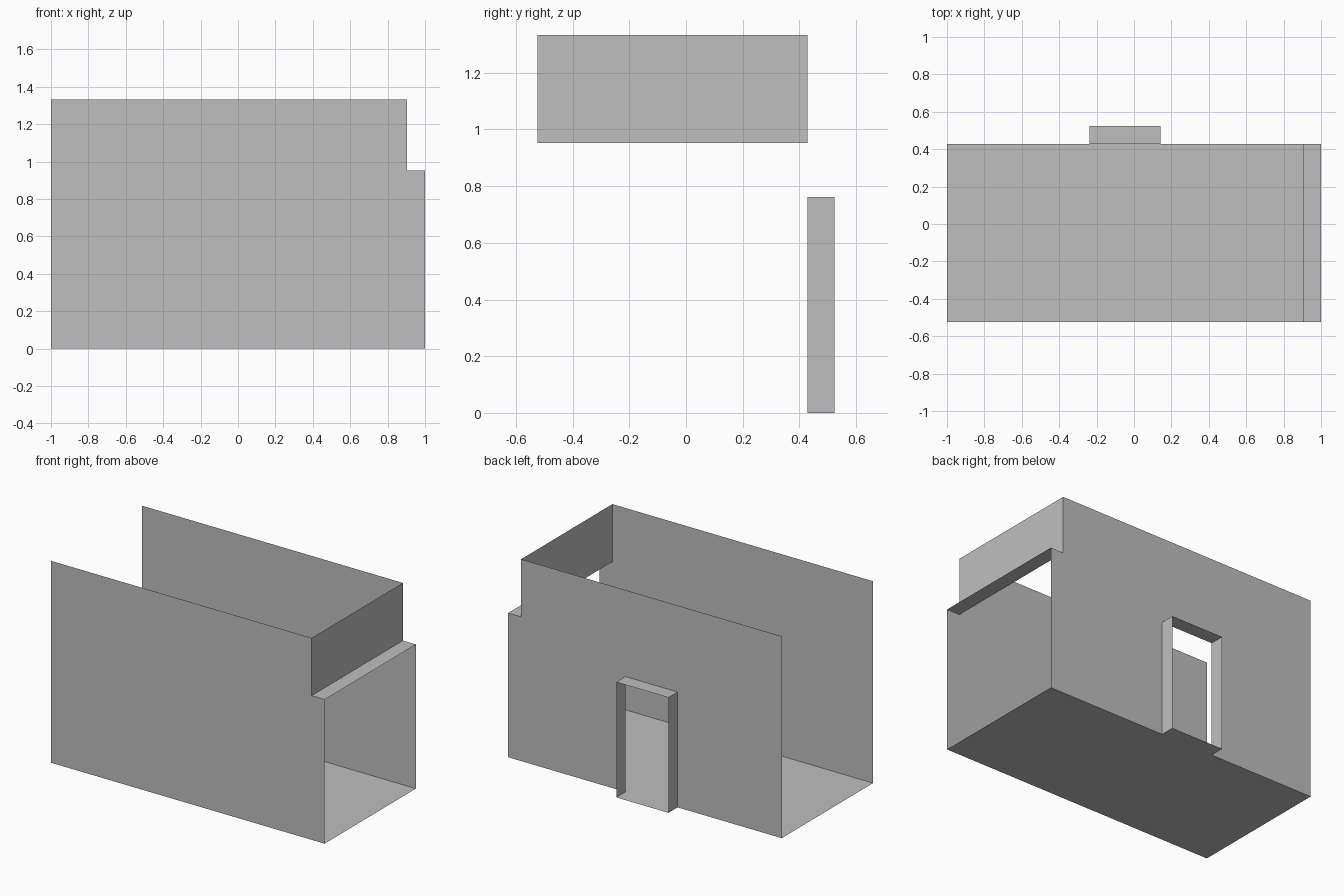
import bpy
import bmesh

cube = bpy.data.objects.get("Cube")
if cube:
    bpy.data.objects.remove(cube, do_unlink=True)

# Plan module: the room is 21 x 10 modules, 14 high, with a one-module doorway
U = 2 / 21
LENGTH, DEPTH, HEIGHT = 21, 10, 14
DOOR_L, DOOR_R, DOOR_TOP, REVEAL = 8, 12, 8, 1
STEP_X, STEP_Z = 20, 10
OUTER = DEPTH + REVEAL

grey = bpy.data.materials.new("plain_grey")
grey.diffuse_color = (0.52, 0.52, 0.52, 1)
grey.use_nodes = True
grey.node_tree.nodes["Principled BSDF"].inputs["Base Color"].default_value = grey.diffuse_color


def sheet(name, corners):
    """Make one flat, zero-thickness panel from corners given in modules."""
    bm = bmesh.new()
    verts = [bm.verts.new(((x - LENGTH / 2) * U, (y - OUTER / 2) * U, z * U))
             for x, y, z in corners]
    bm.faces.new(verts)
    mesh = bpy.data.meshes.new(name)
    bm.to_mesh(mesh)
    bm.free()
    mesh.materials.append(grey)
    obj = bpy.data.objects.new(name, mesh)
    bpy.context.collection.objects.link(obj)


def across(x0, z0, x1, z1, y0=0, y1=DEPTH):
    """Corners of a panel that sweeps an x-z segment from y0 to y1."""
    return [(x0, y0, z0), (x0, y1, z0), (x1, y1, z1), (x1, y0, z1)]


# Long walls share a stepped top corner; the back one has a doorway cut out
step = [(LENGTH, 0), (LENGTH, STEP_Z), (STEP_X, STEP_Z), (STEP_X, HEIGHT), (0, HEIGHT), (0, 0)]
door = [(DOOR_L, 0), (DOOR_L, DOOR_TOP), (DOOR_R, DOOR_TOP), (DOOR_R, 0)]
sheet("front_wall", [(x, 0, z) for x, z in step])
sheet("back_wall", [(x, DEPTH, z) for x, z in reversed(step + door)])

# Floor and the threshold under the doorway
sheet("floor", across(0, 0, LENGTH, 0))
sheet("threshold", across(DOOR_L, 0, DOOR_R, 0, DEPTH, OUTER))

# Set-back upper end panel above a narrow ledge; both ends stay open below
sheet("upper_end_panel", across(STEP_X, HEIGHT, STEP_X, STEP_Z))
sheet("end_ledge", across(LENGTH, STEP_Z, STEP_X, STEP_Z))

# Projecting door surround
for name, x in (("door_jamb_right", DOOR_L), ("door_jamb_left", DOOR_R)):
    sheet(name, across(x, 0, x, DOOR_TOP, DEPTH, OUTER))
sheet("door_head", across(DOOR_L, DOOR_TOP, DOOR_R, DOOR_TOP, DEPTH, OUTER))
